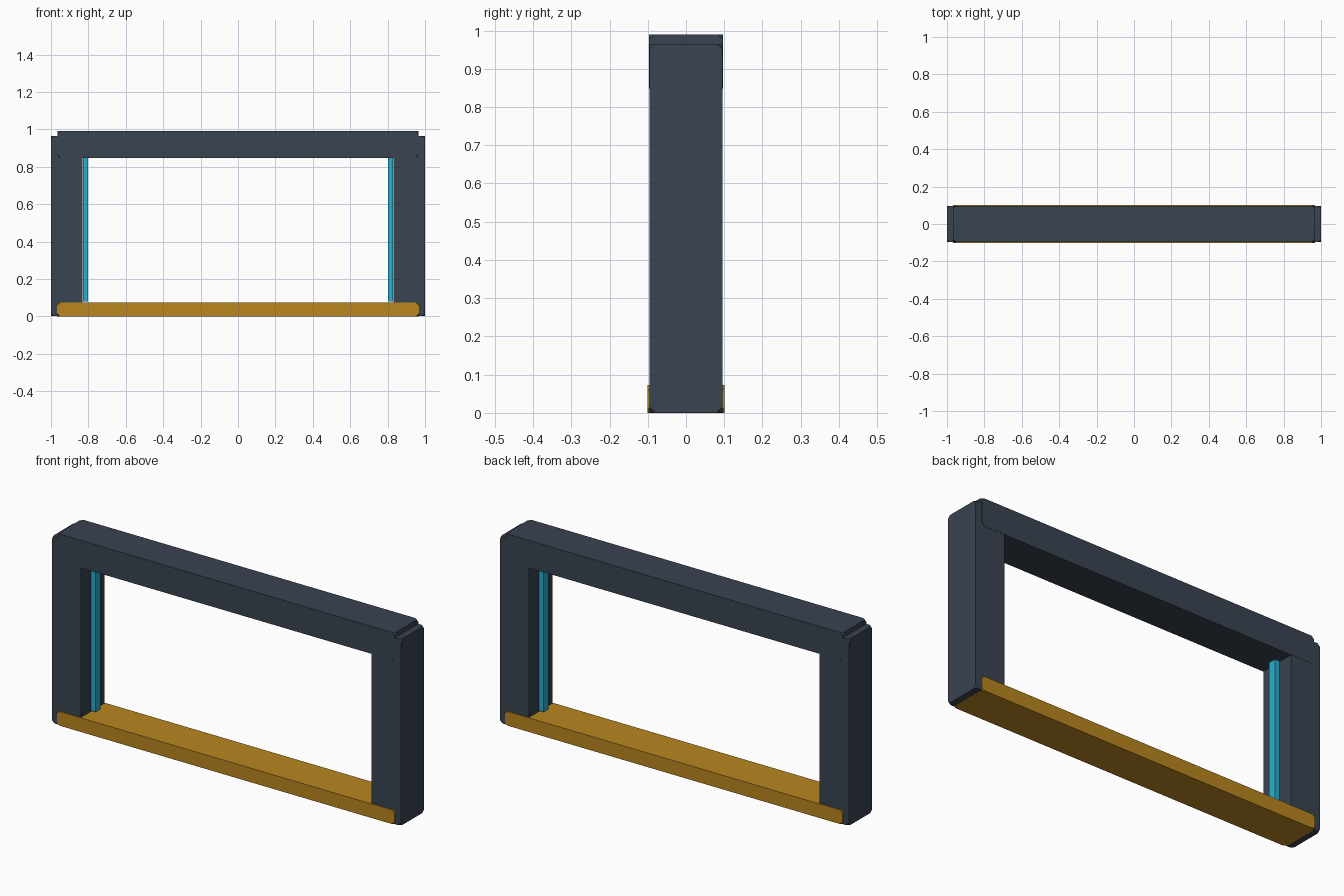
import bpy
import bmesh
from mathutils import Matrix, Vector

cube = bpy.data.objects.get("Cube")
if cube:
    bpy.data.objects.remove(cube, do_unlink=True)


def make_material(name, rgb):
    mat = bpy.data.materials.new(name)
    mat.use_nodes = True
    color = (*rgb, 1)
    mat.diffuse_color = color
    mat.node_tree.nodes["Principled BSDF"].inputs["Base Color"].default_value = color
    return mat


slate = make_material("slate", (0.041, 0.056, 0.082))
gold = make_material("gold", (0.49, 0.24, 0.014))
teal = make_material("teal", (0.022, 0.43, 0.61))


def block(name, low, high, mat, clip=0.0):
    """Box between two corners, its eight corners optionally clipped off."""
    low, high = Vector(low), Vector(high)
    bm = bmesh.new()
    bmesh.ops.create_cube(
        bm, size=1,
        matrix=Matrix.Translation((low + high) / 2) @ Matrix.Diagonal((*(high - low), 1)))
    if clip:
        bmesh.ops.bevel(bm, geom=bm.verts[:], offset=clip, segments=1,
                        affect='VERTICES')
    mesh = bpy.data.meshes.new(name)
    bm.to_mesh(mesh)
    bm.free()
    mesh.materials.append(mat)
    obj = bpy.data.objects.new(name, mesh)
    bpy.context.collection.objects.link(obj)
    return obj


CLIP = 0.015

# Side posts and the thin strips standing off their inner faces
for side, sign in (("left", 1), ("right", -1)):
    def span(a, b):
        return sorted((sign * a, sign * b))

    x0, x1 = span(0.832, 1.0)
    block(side + "_post", (x0, -0.096, 0.001), (x1, 0.096, 0.965), slate, CLIP)
    x0, x1 = span(0.802, 0.829)
    block(side + "_light_strip", (x0, -0.02, 0.08), (x1, 0.02, 0.85), teal)

# Lintel across the top, sill across the bottom
block("lintel", (-0.965, -0.097, 0.848), (0.965, 0.097, 0.99), slate, CLIP)
block("sill", (-0.967, -0.101, 0), (0.967, 0.101, 0.073), gold, CLIP)
